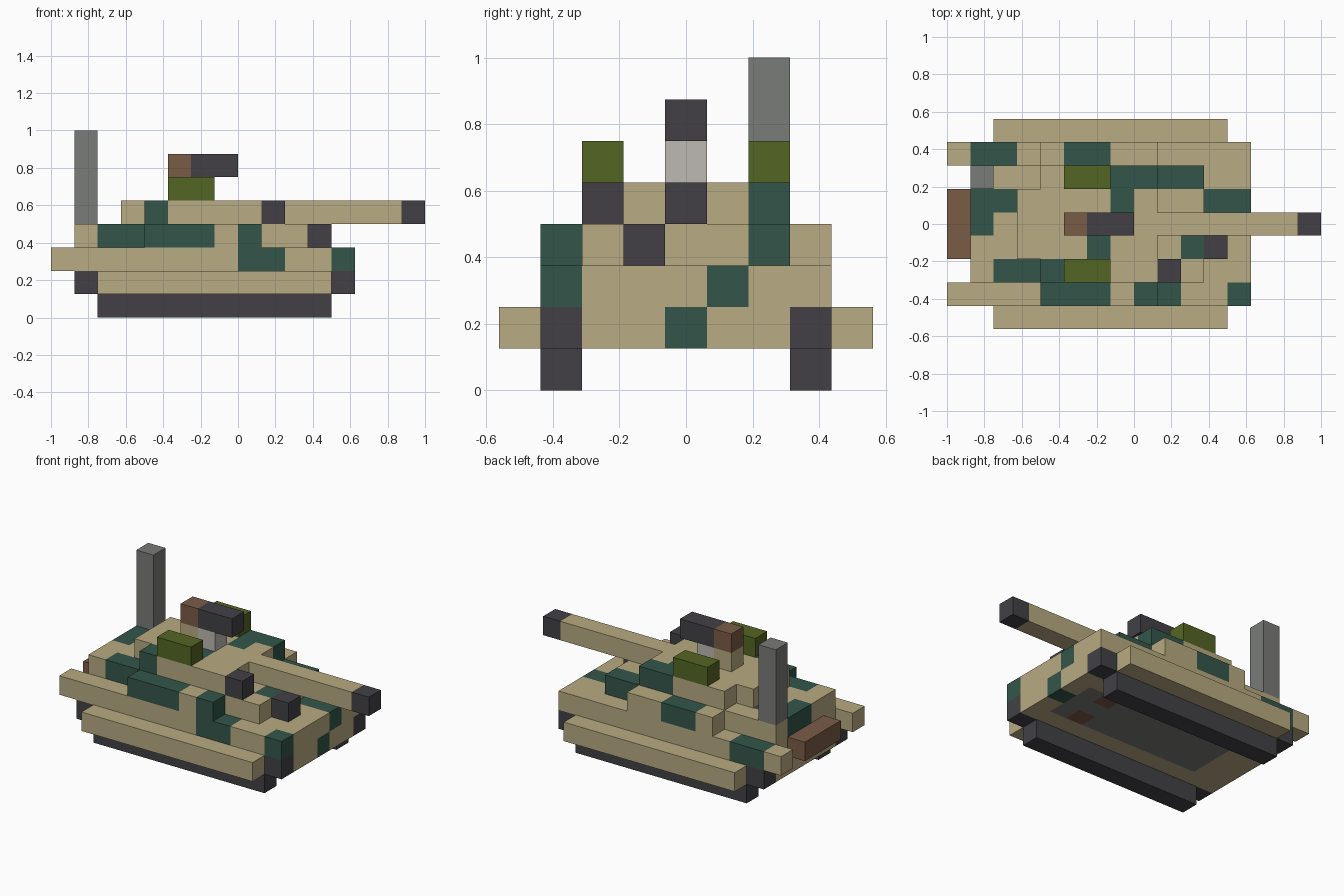
import bpy
import bmesh
from mathutils import Vector

U = 0.125  # edge of one block

default = bpy.data.objects.get("Cube")
if default:
    bpy.data.objects.remove(default, do_unlink=True)


def linear(c):
    c /= 255
    return c / 12.92 if c <= 0.04045 else ((c + 0.055) / 1.055) ** 2.4


def material(name, *rgb):
    mat = bpy.data.materials.new(name)
    mat.use_nodes = True
    colour = [linear(c) for c in rgb] + [1]
    mat.diffuse_color = colour
    for node in mat.node_tree.nodes:
        if node.type == 'BSDF_PRINCIPLED':
            node.inputs["Base Color"].default_value = colour
    return mat


TAN = material("sand tan", 184, 171, 130)
GREEN = material("camo green", 51, 86, 74)
DARK = material("dark metal", 66, 64, 69)
BROWN = material("wood brown", 122, 92, 70)
OLIVE = material("hatch olive", 84, 102, 35)
GREY = material("pole grey", 122, 124, 121)
PALE = material("pale mount", 190, 185, 178)
SIDES = [Vector(d) for d in ((1, 0, 0), (-1, 0, 0), (0, 1, 0),
                             (0, -1, 0), (0, 0, 1), (0, 0, -1))]


def cells(*runs):
    """Blocks from runs of (x start, x end, first row, last row, layer)."""
    return {(x, y, z) for a, b, r, s, z in runs
            for x in range(a, b) for y in range(r, s + 1)}


def build(name, solid, mats, paint=lambda cell, side: 0):
    """Outer skin of a set of blocks, each face painted by a rule."""
    bm = bmesh.new()
    for cell in sorted(solid):
        mid = Vector(cell) + Vector((0.5, 0, 0.5))
        for side in SIDES:
            if tuple(int(round(v)) for v in Vector(cell) + side) in solid:
                continue
            u = Vector((side.y, side.z, side.x))
            v = side.cross(u)
            ring = [mid + (side + u * a + v * b) / 2
                    for a, b in ((-1, -1), (1, -1), (1, 1), (-1, 1))]
            face = bm.faces.new([bm.verts.new(p * U) for p in ring])
            face.material_index = paint(cell, side)
    bmesh.ops.remove_doubles(bm, verts=bm.verts, dist=U / 100)
    mesh = bpy.data.meshes.new(name)
    bm.to_mesh(mesh)
    bm.free()
    for mat in mats:
        mesh.materials.append(mat)
    obj = bpy.data.objects.new(name, mesh)
    bpy.context.collection.objects.link(obj)
    return obj


# Camouflage patches, shared by hull and turret
camo = cells(
    (4, 5, 0, 0, 1), (4, 5, -3, -3, 2), (0, 2, -3, -3, 2), (3, 5, 1, 1, 2),
    (-7, -5, 3, 3, 2), (-4, -1, -3, -3, 3), (0, 1, -3, -3, 3),
    (-6, -4, -2, -2, 3), (2, 3, -1, -1, 3), (-7, -5, 1, 1, 3),
    (-7, -6, 0, 0, 3), (-3, -1, 3, 3, 3), (0, 3, 2, 2, 3),
    (-4, -3, -2, -2, 4), (-2, -1, -1, -1, 4), (-1, 0, 1, 1, 4),
    (-1, 1, 2, 2, 4))


def camouflage(cell, side):
    return 1 if cell in camo else 0


def hull_paint(cell, side):
    x, row, layer = cell
    # Belly panel with two brown squares
    if side.z < 0 and layer == 1 and abs(row) < 2 and -6 < x < 4:
        return 3 if x == 2 and row else 2
    return camouflage(cell, side)


# Hull: lower body, fender bars, upper deck
hull = cells((-7, 5, -2, 2, 1), (-7, 5, -2, 2, 2),
             (-8, 5, -3, -3, 2), (-8, 5, 3, 3, 2),
             (-7, 3, -2, 2, 3), (-4, 1, -3, -3, 3), (-4, 1, 3, 3, 3))
build("hull", hull, [TAN, GREEN, GREY, BROWN], hull_paint)

# Turret
build("turret", cells((-5, 1, -1, 1, 4), (-4, 1, -2, 2, 4)),
      [TAN, GREEN], camouflage)

# Running gear and hatches on both sides
for label, s in (("right", -1), ("left", 1)):
    track = cells((-6, 4, 3 * s, 3 * s, 0), (-7, 5, 3 * s, 3 * s, 1))
    build(label + "_track", track, [DARK])
    build(label + "_skirt", cells((-6, 4, 4 * s, 4 * s, 1)), [TAN])
    build(label + "_hatch", cells((-3, -1, 2 * s, 2 * s, 5)), [OLIVE])

# Main gun with dark muzzle
build("gun_barrel", cells((1, 8, 0, 0, 4)), [TAN, DARK],
      lambda cell, side: int(cell[0] == 7))

# Roof gun: stand, mount, stock and barrel
build("roof_gun_stand", cells((-3, -2, 0, 0, 5)), [TAN])
build("roof_gun_mount", cells((-2, -1, 0, 0, 5)), [PALE])
build("roof_gun", cells((-3, 0, 0, 0, 6)), [DARK, BROWN],
      lambda cell, side: int(cell[0] == -3))

# Small fittings
build("sight_box", cells((1, 2, -2, -2, 4)), [DARK])
build("hull_gun", cells((3, 4, -1, -1, 3)), [DARK])
build("rear_log", cells((-8, -7, -1, 1, 2)), [BROWN])
pole = {(-7, 2, z) for z in range(4, 8)}
build("antenna", pole, [GREY])
